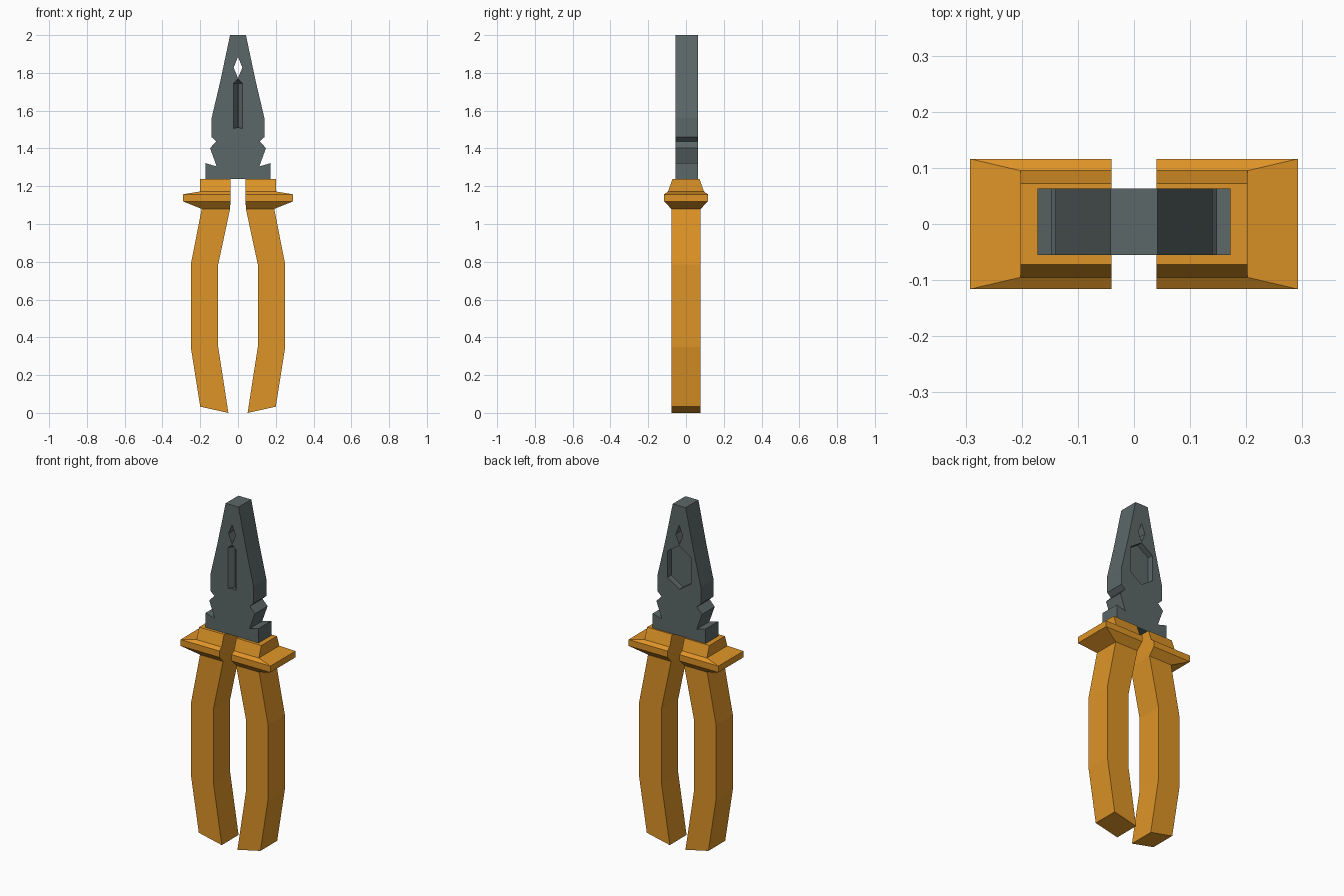
import bpy, bmesh

if "Cube" in bpy.data.objects:
    bpy.data.objects.remove(bpy.data.objects["Cube"])


def material(name, rgb):
    m = bpy.data.materials.new(name)
    m.diffuse_color = (*rgb, 1.0)
    m.use_nodes = True
    m.node_tree.nodes["Principled BSDF"].inputs["Base Color"].default_value = m.diffuse_color
    return m


steel = material("dark steel", (0.107, 0.136, 0.136))
orange = material("orange grip", (0.73, 0.296, 0.02))


def loft(name, rings, mat):
    """Closed solid through matching rings of points."""
    bm = bmesh.new()
    rows = [[bm.verts.new(p) for p in ring] for ring in rings]
    n = len(rows[0])
    for a, b in zip(rows, rows[1:]):
        for i in range(n):
            j = (i + 1) % n
            bm.faces.new((a[i], a[j], b[j], b[i]))
    bm.faces.new(rows[0][::-1])
    bm.faces.new(rows[-1])
    bmesh.ops.recalc_face_normals(bm, faces=bm.faces[:])
    mesh = bpy.data.meshes.new(name)
    bm.to_mesh(mesh)
    bm.free()
    mesh.materials.append(mat)
    ob = bpy.data.objects.new(name, mesh)
    bpy.context.collection.objects.link(ob)
    return ob


def at_y(profile, y, sx=1.0):
    return [(x * sx, y, z) for x, z in profile]


def cut(target, cutter):
    mod = target.modifiers.new("cut", 'BOOLEAN')
    mod.operation = 'DIFFERENCE'
    mod.solver = 'EXACT'
    mod.object = cutter
    bpy.context.view_layer.objects.active = target
    bpy.ops.object.modifier_apply(modifier=mod.name)
    bpy.data.objects.remove(cutter)


# Jaw head: mirrored half outline, extruded through y
FRONT, BACK = -0.055, 0.063
half = [(0.042, 2.0), (0.095, 1.75), (0.14, 1.56), (0.14, 1.46), (0.115, 1.437),
        (0.148, 1.402), (0.113, 1.305), (0.172, 1.322), (0.172, 1.237)]
outline = half + [(-x, z) for x, z in reversed(half)]
head = loft("jaw_head", [at_y(outline, FRONT), at_y(outline, BACK)], steel)

# Diamond hole through the jaws
diamond = [(0, 1.885), (0.023, 1.828), (0, 1.772), (-0.023, 1.828)]
cut(head, loft("diamond_cutter", [at_y(diamond, -0.2), at_y(diamond, 0.2)], steel))

# V-shaped groove in the front
slot = [(0, 1.768), (0.025, 1.745), (0.025, 1.505), (0, 1.512), (-0.025, 1.505), (-0.025, 1.745)]
deep = [(x * 0.1, min(z, 1.745)) for x, z in slot]
deep[0] = (0, 1.7455)
cut(head, loft("groove_cutter",
               [at_y(slot, -0.2), at_y(slot, FRONT), at_y(deep, FRONT + 0.03)], steel))

# Six-sided recess in the back
hexagon = [(0, 1.765), (0.075, 1.715), (0.075, 1.56), (0, 1.51), (-0.075, 1.56), (-0.075, 1.715)]
cut(head, loft("recess_cutter", [at_y(hexagon, BACK - 0.035), at_y(hexagon, 0.2)], steel))

# Handles with guard collars: inner x, outer x, half depth, inner z, outer z
sections = [(0.051, 0.2, 0.078, 0.0, 0.033),
            (0.105, 0.25, 0.078, 0.35, 0.35),
            (0.105, 0.25, 0.078, 0.785, 0.785),
            (0.042, 0.192, 0.078, 1.08, 1.08),
            (0.04, 0.292, 0.116, 1.12, 1.12),
            (0.04, 0.292, 0.116, 1.157, 1.157),
            (0.04, 0.202, 0.095, 1.172, 1.172),
            (0.04, 0.202, 0.072, 1.237, 1.237)]
for side, name in ((-1, "left_handle"), (1, "right_handle")):
    rings = [[(side * xi, -d, zi), (side * xo, -d, zo), (side * xo, d, zo), (side * xi, d, zi)]
             for xi, xo, d, zi, zo in sections]
    loft(name, rings, orange)
